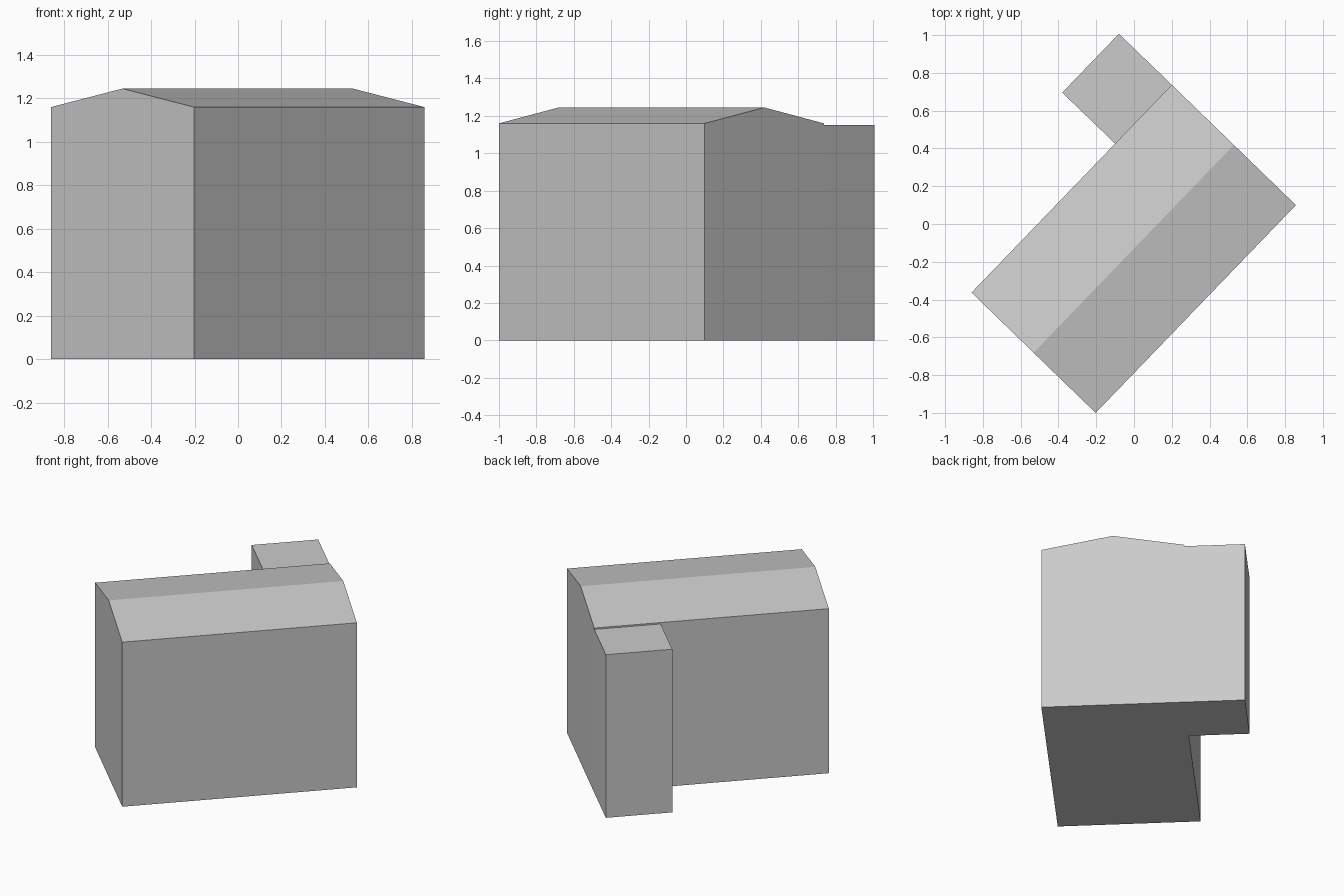
import bpy
import bmesh
from mathutils import Vector

cube = bpy.data.objects.get("Cube")
if cube:
    bpy.data.objects.remove(cube, do_unlink=True)

# One plain grey for walls and roofs
grey = bpy.data.materials.new("plain grey")
grey.use_nodes = True
colour = (0.6, 0.6, 0.6, 1)
grey.diffuse_color = colour
grey.node_tree.nodes["Principled BSDF"].inputs["Base Color"].default_value = colour


def block(name, corner, across, along, profile):
    """Stand a profile of (fraction across, height) at a corner and extrude it along."""
    bm = bmesh.new()
    verts = [bm.verts.new(corner + across * s + Vector((0, 0, z))) for s, z in profile]
    face = bm.faces.new(verts)
    moved = bmesh.ops.extrude_face_region(bm, geom=[face], use_keep_orig=True)["geom"]
    bmesh.ops.translate(bm, vec=along,
                        verts=[v for v in moved if isinstance(v, bmesh.types.BMVert)])
    bmesh.ops.recalc_face_normals(bm, faces=bm.faces)
    mesh = bpy.data.meshes.new(name)
    bm.to_mesh(mesh)
    bm.free()
    mesh.materials.append(grey)
    obj = bpy.data.objects.new(name, mesh)
    bpy.context.collection.objects.link(obj)
    return obj


# Plan directions of the turned building
front_corner = Vector((-0.203, -1.0, 0))
length = Vector((1.06, 1.1, 0))
width = Vector((-0.657, 0.637, 0))
eaves, ridge, annex_top = 1.16, 1.245, 1.15

# Main building with a shallow gable roof
block("main_building", front_corner, width, length,
      [(0, 0), (1, 0), (1, eaves), (0.5, ridge), (0, eaves)])

# Flat-roofed annex, flush with the far gable wall
block("annex", front_corner + length + width, Vector((-0.28, 0.27, 0)), length * -0.283,
      [(0, 0), (1, 0), (1, annex_top), (0, annex_top)])
